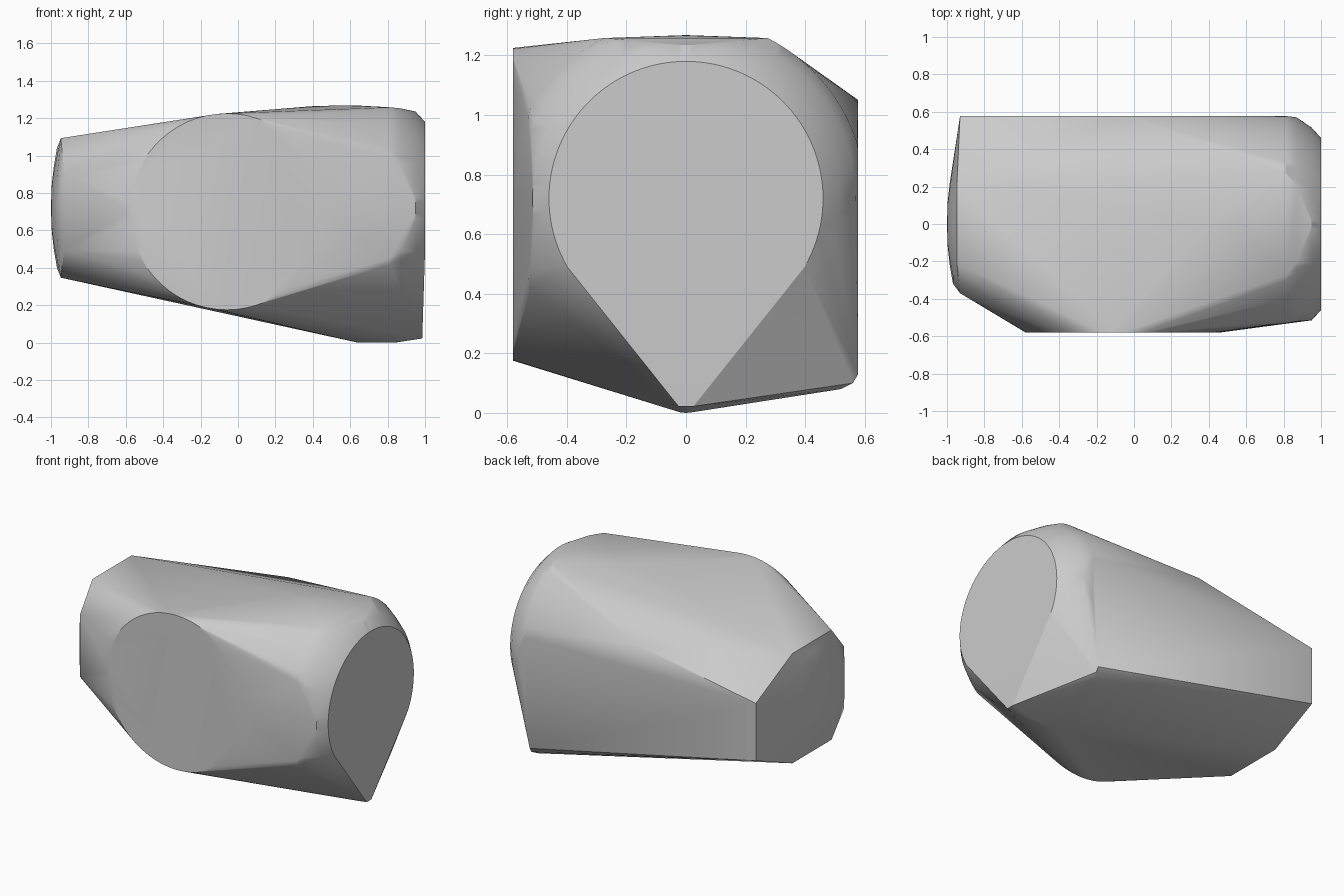
import bpy
import bmesh
from math import cos, sin, radians

cube = bpy.data.objects.get("Cube")
if cube:
    bpy.data.objects.remove(cube, do_unlink=True)

MID = 0.72      # height of the long axis
BACK = 0.578    # flat rear side
pts = []


def ring(x, r, start, end, step):
    """Arc of points around the long axis, kept inside the flat sides."""
    front = -0.58 + (x - 0.44) * 0.137
    top = 1.255 - (x - 0.81) * 0.143
    for a in range(start, end + 1, step):
        y, z = r * cos(radians(a)), MID + r * sin(radians(a))
        y = min(y, BACK)
        if x == 1 or (y > front - 0.006 and z < top + 0.006):
            pts.append((x, y, z))


# Wide end: round flat cap with a rounded shoulder
for x, r in ((1, 0.46), (0.95, 0.515), (0.87, 0.57), (0.81, 0.604)):
    ring(x, r, -30, 210, 3)

# Facet corners where the shoulder meets the front and top
for side in (-1, 1):
    pts.append((0.81, -0.53, MID + side * 0.27))
    pts.append((0.81, side * 0.28, 1.255))

# Shallow crown on the top
pts += [(x, 0, z) for x, z in ((0.4, 1.264), (0.55, 1.268), (0.65, 1.267))]

# Keel at the bottom of the wide end
pts += [(0.64, 0, 0), (0.84, 0, 0)]
for side in (-1, 1):
    pts.append((0.985, side * 0.025, 0.022))
    pts.append((0.84, side * 0.02, 0.002))

# Round flat front side
for a in range(0, 360, 6):
    pts.append((-0.06 + 0.52 * cos(radians(a)), -0.58,
                0.70 + 0.525 * sin(radians(a))))

# Rear side: peak and rounded lower corner
pts.append((-0.03, BACK, 1.05))
pts += [(0.75, 0.52, 0.08), (0.77, 0.56, 0.10), (0.77, BACK, 0.13)]

# Narrow end: slightly domed cap
for side in (-1, 1):
    pts.append((-0.93, BACK, 0.695 + side * 0.195))
    pts.append((-0.93, -0.37, 0.705 + side * 0.21))
    for y in (-0.21, 0.21):
        pts.append((-0.947, y, MID + side * 0.373))
for r, x in ((0, -1), (0.12, -0.996), (0.22, -0.985), (0.32, -0.968)):
    for a in range(0, 360, 30):
        pts.append((x, r * cos(radians(a)), MID + r * sin(radians(a))))

# Wrap the outline points in one convex skin
bm = bmesh.new()
for p in pts:
    bm.verts.new(p)
bmesh.ops.remove_doubles(bm, verts=bm.verts[:], dist=0.001)
hull = bmesh.ops.convex_hull(bm, input=bm.verts[:])
loose = {g for g in hull["geom_interior"] + hull["geom_unused"]
         if isinstance(g, bmesh.types.BMVert)}
bmesh.ops.delete(bm, geom=list(loose), context="VERTS")
bmesh.ops.dissolve_limit(bm, angle_limit=radians(0.5),
                         verts=bm.verts[:], edges=bm.edges[:])
bmesh.ops.recalc_face_normals(bm, faces=bm.faces[:])
mesh = bpy.data.meshes.new("faceted_body")
bm.to_mesh(mesh)
bm.free()

# Plain grey material
grey = bpy.data.materials.new("light_grey")
grey.use_nodes = True
colour = (0.6, 0.6, 0.6, 1)
grey.diffuse_color = colour
grey.node_tree.nodes["Principled BSDF"].inputs["Base Color"].default_value = colour
mesh.materials.append(grey)

body = bpy.data.objects.new("faceted_body", mesh)
bpy.context.collection.objects.link(body)
bpy.ops.object.select_all(action="DESELECT")
body.select_set(True)
bpy.context.view_layer.objects.active = body
bpy.ops.object.shade_smooth_by_angle(angle=radians(30))
